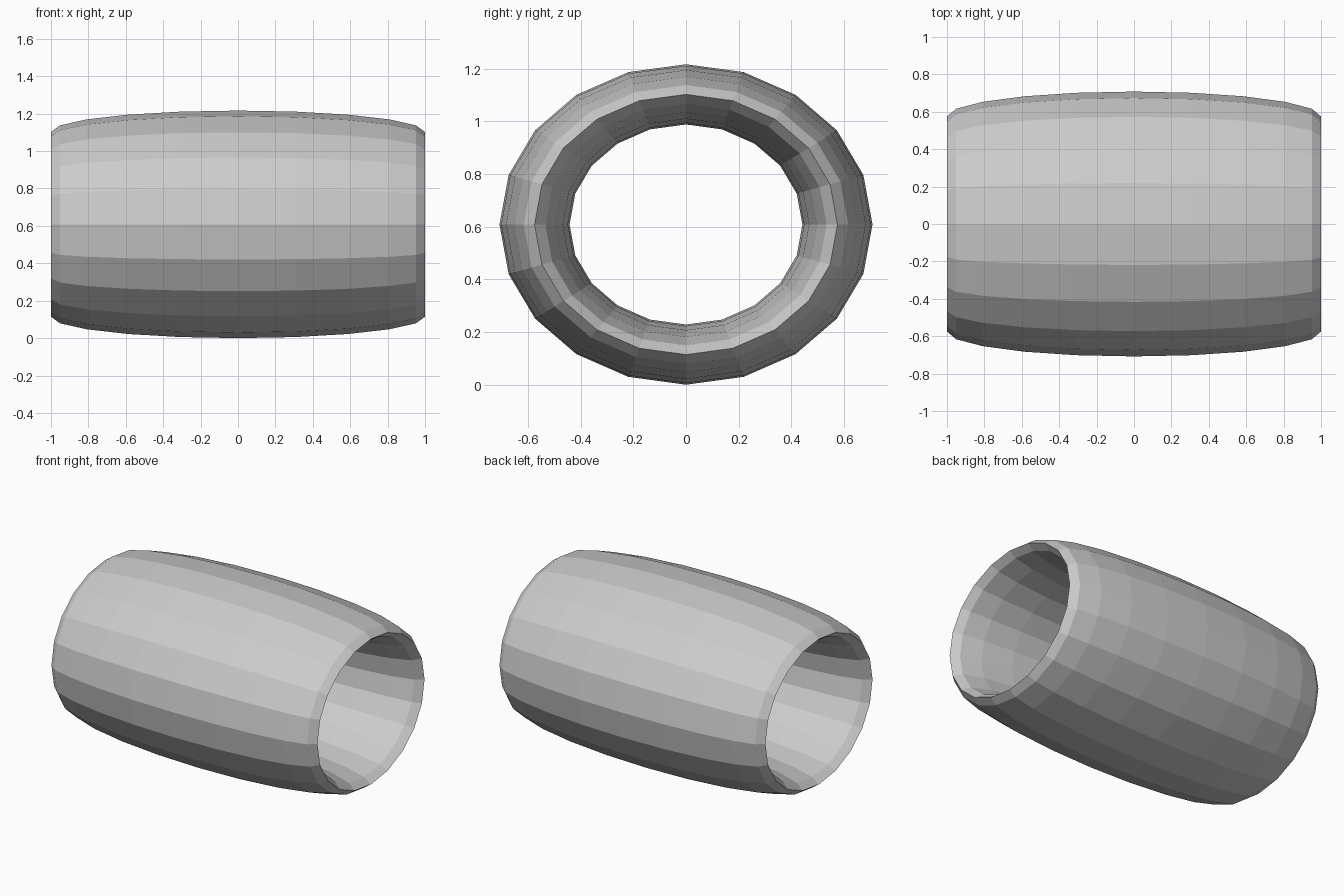
import bpy
from math import radians

if "Cube" in bpy.data.objects:
    bpy.data.objects.remove(bpy.data.objects["Cube"])

# Elongated ring: a 20 x 20 torus stretched along its axis and slightly flattened
R, r, flat = 0.575, 0.133, 0.859
bpy.ops.mesh.primitive_torus_add(
    major_segments=20, minor_segments=20,
    major_radius=R, minor_radius=r,
    location=(0, 0, (R + r) * flat), rotation=(0, radians(90), 0))
ring = bpy.context.object
ring.name = "barrel_ring"
ring.scale = (flat, 1, 1 / r)
bpy.ops.object.transform_apply(location=False, rotation=True, scale=True)
bpy.ops.object.shade_flat()
